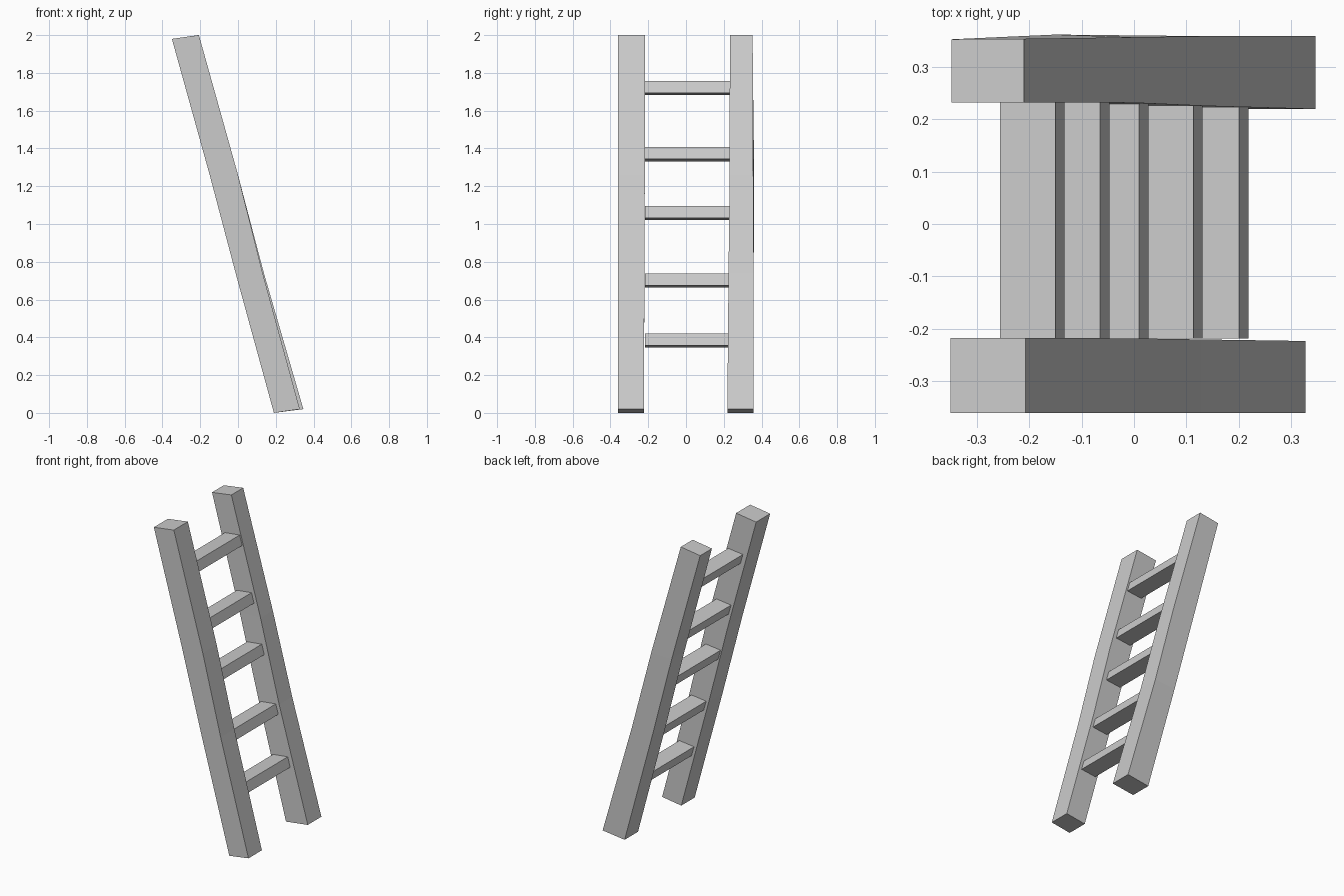
import bpy

if "Cube" in bpy.data.objects:
    bpy.data.objects.remove(bpy.data.objects["Cube"])


def make_mesh(name, rings):
    """Loft a closed solid through rings of four corners."""
    verts = [p for ring in rings for p in ring]
    faces = [(3, 2, 1, 0)]
    for r in range(len(rings) - 1):
        a = r * 4
        for i in range(4):
            j = (i + 1) % 4
            faces.append((a + i, a + j, a + 4 + j, a + 4 + i))
    e = len(verts) - 4
    faces.append((e, e + 1, e + 2, e + 3))
    mesh = bpy.data.meshes.new(name)
    mesh.from_pydata(verts, [], faces)
    obj = bpy.data.objects.new(name, mesh)
    bpy.context.collection.objects.link(obj)
    return obj


def rail(name, stations):
    """Station: back x, back z, front x, front z, low y, high y at back, high y at front."""
    make_mesh(name, [[(bx, y0, bz), (fx, y0, fz), (fx, y2, fz), (bx, y1, bz)]
                     for bx, bz, fx, fz, y0, y1, y2 in stations])


# Leaning, slightly crooked side rails
rail("near_rail", [
    (0.19, 0.0, 0.327, 0.02, -0.36, -0.223, -0.223),
    (-0.01, 0.73, 0.128, 0.75, -0.36, -0.22, -0.22),
    (-0.15, 1.26, 0.0, 1.26, -0.36, -0.218, -0.218),
    (-0.35, 1.98, -0.207, 2.0, -0.36, -0.217, -0.217),
])
rail("far_rail", [
    (0.19, 0.0, 0.346, 0.02, 0.219, 0.356, 0.358),
    (-0.01, 0.73, 0.137, 0.74, 0.225, 0.358, 0.358),
    (-0.15, 1.26, 0.0, 1.26, 0.231, 0.361, 0.356),
    (-0.348, 1.98, -0.21, 2.0, 0.232, 0.352, 0.353),
])

# Tilted rungs, given by the upper front edge
rungs = [(0.2, 0.42), (0.113, 0.738), (0.01, 1.095), (-0.065, 1.407), (-0.15, 1.757)]
for n, (x, z) in enumerate(rungs, 1):
    make_mesh(f"rung_{n}", [[(x - 0.105, y, z - 0.012), (x - 0.087, y, z - 0.075),
                             (x + 0.018, y, z - 0.063), (x, y, z)]
                            for y in (0.232, -0.218)])

# Consistent outward normals
import bmesh
for obj in bpy.context.collection.objects:
    bm = bmesh.new()
    bm.from_mesh(obj.data)
    bmesh.ops.recalc_face_normals(bm, faces=bm.faces)
    bm.to_mesh(obj.data)
    bm.free()
